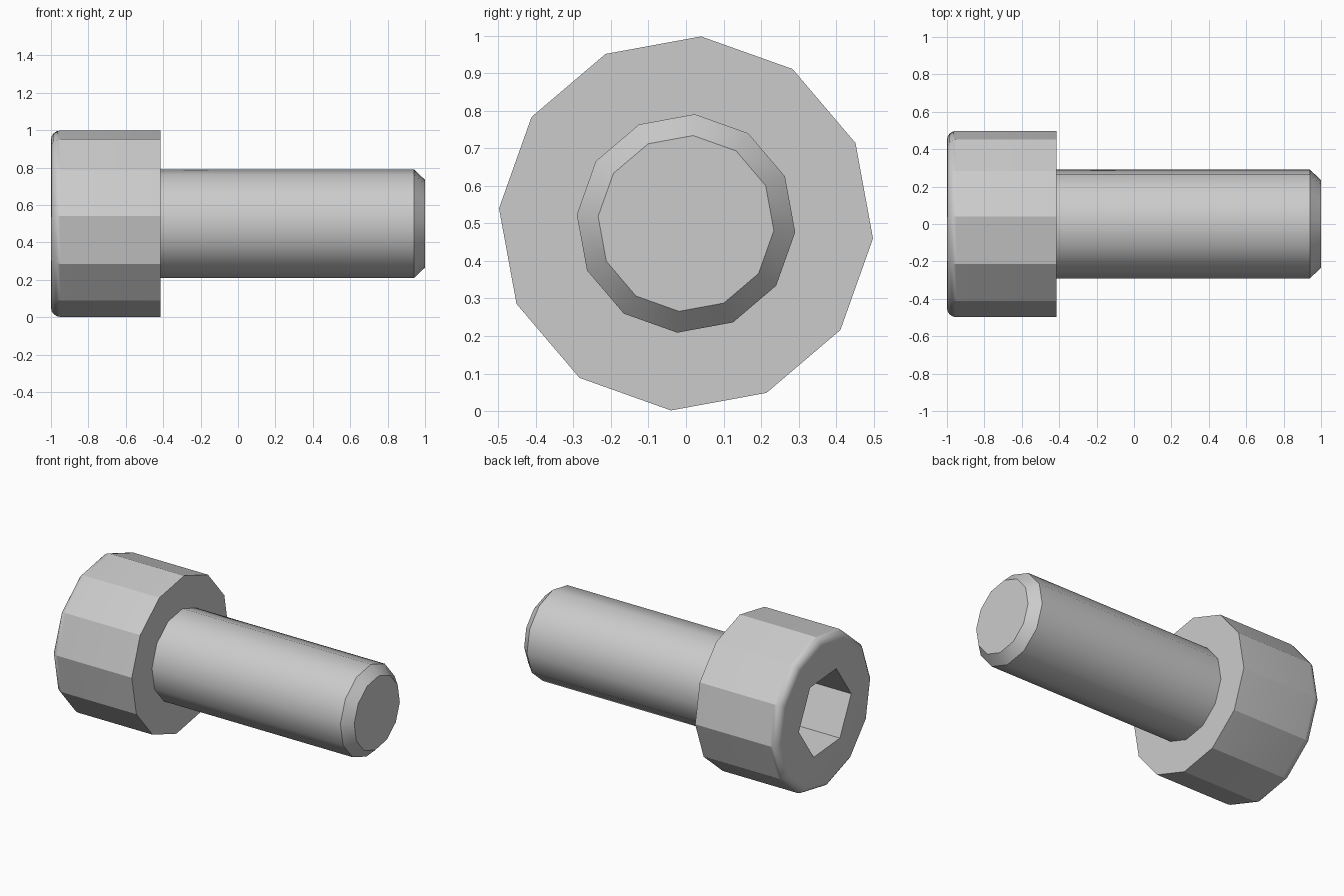
import bpy
import bmesh
from math import cos, sin, pi, radians

cube = bpy.data.objects.get("Cube")
if cube:
    bpy.data.objects.remove(cube)

SIDES = 12
PHASE = radians(-4.6)      # small twist of the facets around the axis
CENTRE_Z = 0.5

steel = bpy.data.materials.new("grey steel")
steel.use_nodes = True
colour = (0.6, 0.6, 0.6, 1)
steel.diffuse_color = colour
steel.node_tree.nodes["Principled BSDF"].inputs["Base Color"].default_value = colour


def ring(bm, x, radius, sides=SIDES):
    """Polygon of vertices around the x axis."""
    angles = [PHASE + 2 * pi * i / sides for i in range(sides)]
    return [bm.verts.new((x, radius * cos(a), CENTRE_Z + radius * sin(a))) for a in angles]


def skin(bm, a, b):
    """Band of quads between two equal rings."""
    n = len(a)
    for i in range(n):
        j = (i + 1) % n
        bm.faces.new((a[i], a[j], b[j], b[i]))


def lathe(bm, profile):
    rings = [ring(bm, x, r) for x, r in profile]
    for a, b in zip(rings, rings[1:]):
        skin(bm, a, b)
    return rings


def finish(bm, name, angle):
    bmesh.ops.recalc_face_normals(bm, faces=bm.faces[:])
    mesh = bpy.data.meshes.new(name)
    bm.to_mesh(mesh)
    bm.free()
    mesh.materials.append(steel)
    obj = bpy.data.objects.new(name, mesh)
    bpy.context.collection.objects.link(obj)
    bpy.ops.object.select_all(action="DESELECT")
    obj.select_set(True)
    bpy.context.view_layer.objects.active = obj
    bpy.ops.object.shade_smooth_by_angle(angle=radians(angle))
    return obj


# Head: rounded outer rim, flat underside and hexagonal socket
bm = bmesh.new()
FILLET, STEPS = 0.05, 4
profile = [(-1 + FILLET * (1 - sin(t)), 0.5 - FILLET * (1 - cos(t)))
           for t in (pi / 2 * (1 - k / STEPS) for k in range(STEPS + 1))]
rings = lathe(bm, profile + [(-0.415, 0.5)])
bm.faces.new(rings[-1])

mouth = ring(bm, -1, 0.27, 6)
floor = ring(bm, -0.7, 0.27, 6)
skin(bm, mouth, floor)
bm.faces.new(floor)
rim = rings[0]
for j in range(6):
    k = 2 * j
    bm.faces.new((mouth[j], rim[k], rim[k + 1], rim[(k + 2) % SIDES], mouth[(j + 1) % 6]))
finish(bm, "screw_head", 29)

# Shank with a chamfered tip
bm = bmesh.new()
rings = lathe(bm, [(-0.415, 0.292), (0.94, 0.292), (1.0, 0.235)])
bm.faces.new(rings[-1])
finish(bm, "screw_shank", 32)
